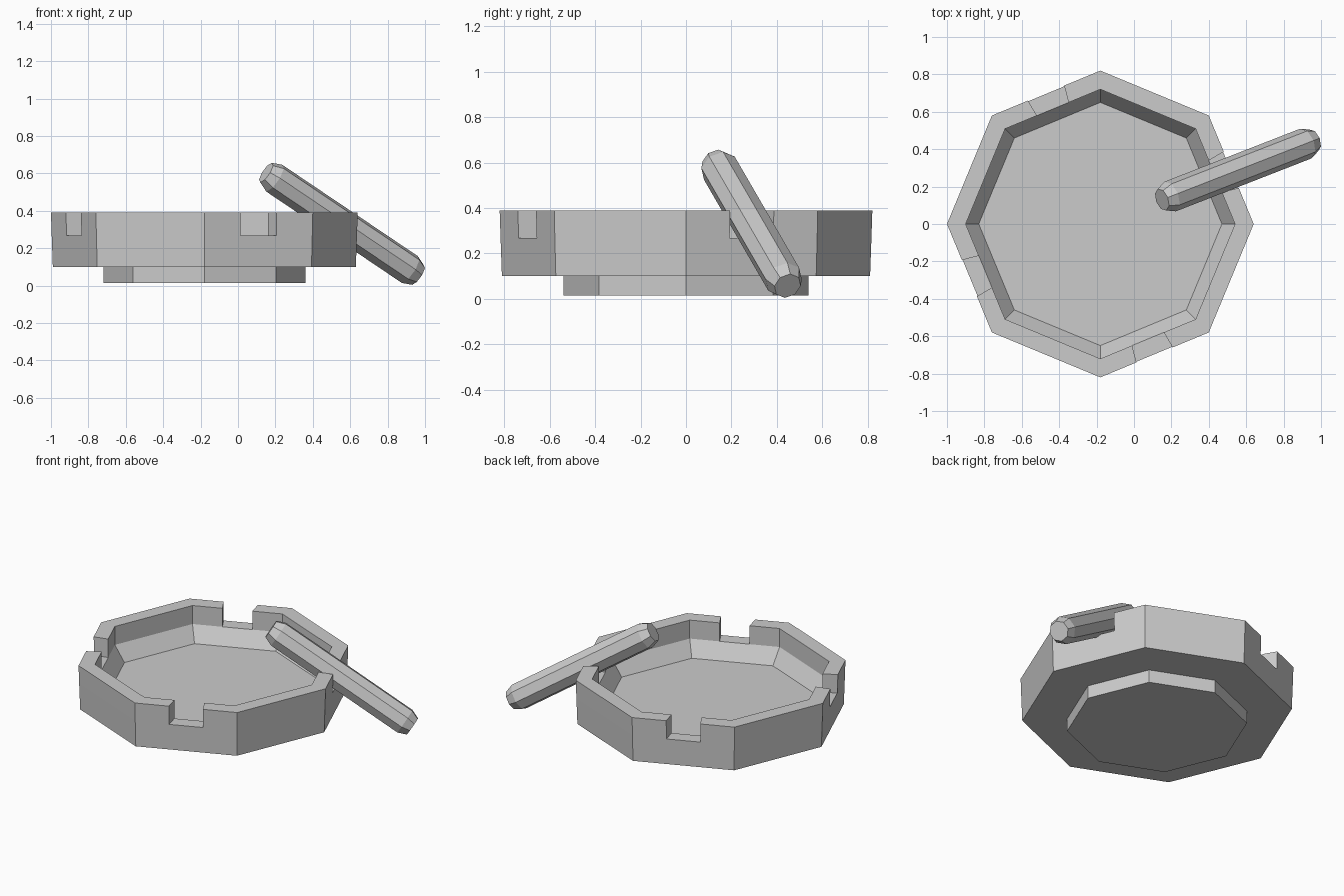
import bpy, bmesh, math
from mathutils import Vector

cube = bpy.data.objects.get("Cube")
if cube:
    bpy.data.objects.remove(cube, do_unlink=True)

CENTRE_X = -0.18
SIDES = 8

grey = bpy.data.materials.new("light_grey")
grey.use_nodes = True
COLOUR = (0.6, 0.6, 0.6, 1)
grey.diffuse_color = COLOUR
grey.node_tree.nodes["Principled BSDF"].inputs["Base Color"].default_value = COLOUR


def finish(name, bm):
    """Clean the mesh and put it in the scene as a flat-shaded object."""
    bmesh.ops.dissolve_limit(bm, angle_limit=0.005, verts=bm.verts, edges=bm.edges)
    bmesh.ops.recalc_face_normals(bm, faces=bm.faces)
    mesh = bpy.data.meshes.new(name)
    bm.to_mesh(mesh)
    bm.free()
    mesh.materials.append(grey)
    obj = bpy.data.objects.new(name, mesh)
    bpy.context.collection.objects.link(obj)
    return obj


def corner(k):
    a = k * math.tau / SIDES
    return Vector((math.cos(a), math.sin(a), 0))


def loft(name, rings):
    """Octagonal solid through (radius, z) rings, capped at both ends."""
    bm = bmesh.new()
    loops = [[bm.verts.new(corner(k) * r + Vector((0, 0, z))) for k in range(SIDES)]
             for r, z in rings]
    for a, b in zip(loops, loops[1:]):
        for k in range(SIDES):
            n = (k + 1) % SIDES
            bm.faces.new((a[k], a[n], b[n], b[k]))
    bm.faces.new(loops[0])
    bm.faces.new(loops[-1])
    return finish(name, bm)


# Tray outline: eight corners, every second side split in thirds for a rest notch
outline, notched = [], []
for k in range(SIDES):
    outline.append(corner(k))
    notched.append(False)
    if k % 2 == 0:
        outline += [corner(k).lerp(corner(k + 1), t / 3) for t in (1, 2)]
        notched += [True, False]
count = len(outline)

# Tray rings: underside, notch level, rim outside, rim inside, crease, floor
profile = [(0.81, 0.10), (0.816, 0.268), (0.82, 0.39),
           (0.72, 0.39), (0.72, 0.268), (0.65, 0.17)]
bm = bmesh.new()
rings = [[bm.verts.new(p * r + Vector((0, 0, z))) for p in outline] for r, z in profile]
for i in range(count):
    n = (i + 1) % count
    steps = [0, 1, 4, 5] if notched[i] else range(len(profile))
    steps = list(steps)
    for a, b in zip(steps, steps[1:]):
        # the notch drops the rim where its outer and inner levels join directly
        bm_verts = [rings[a][i], rings[a][n], rings[b][n], rings[b][i]]
        if not (notched[i] and rings[a][i] is None):
            bm.faces.new(bm_verts)
    if notched[i]:
        for j in (i, n):
            bm.faces.new([rings[s][j] for s in (1, 2, 3, 4)])
bm.faces.new(rings[0])
bm.faces.new(rings[-1])
tray = finish("tray", bm)
tray.location.x = CENTRE_X

# Foot under the tray
foot = loft("foot", [(0.54, 0.015), (0.54, 0.10)])
foot.location.x = CENTRE_X

# Rod resting in a notch, with tapered ends
top = Vector((0.15, 0.13, 0.604))
low = Vector((0.962, 0.447, 0.057))
axis = low - top
length = axis.length
rod = loft("resting_rod", [(0.062, 0), (0.085, 0.055),
                           (0.085, length - 0.055), (0.062, length)])
rod.location = top
rod.rotation_mode = 'QUATERNION'
rod.rotation_quaternion = axis.to_track_quat('Z', 'Y')
